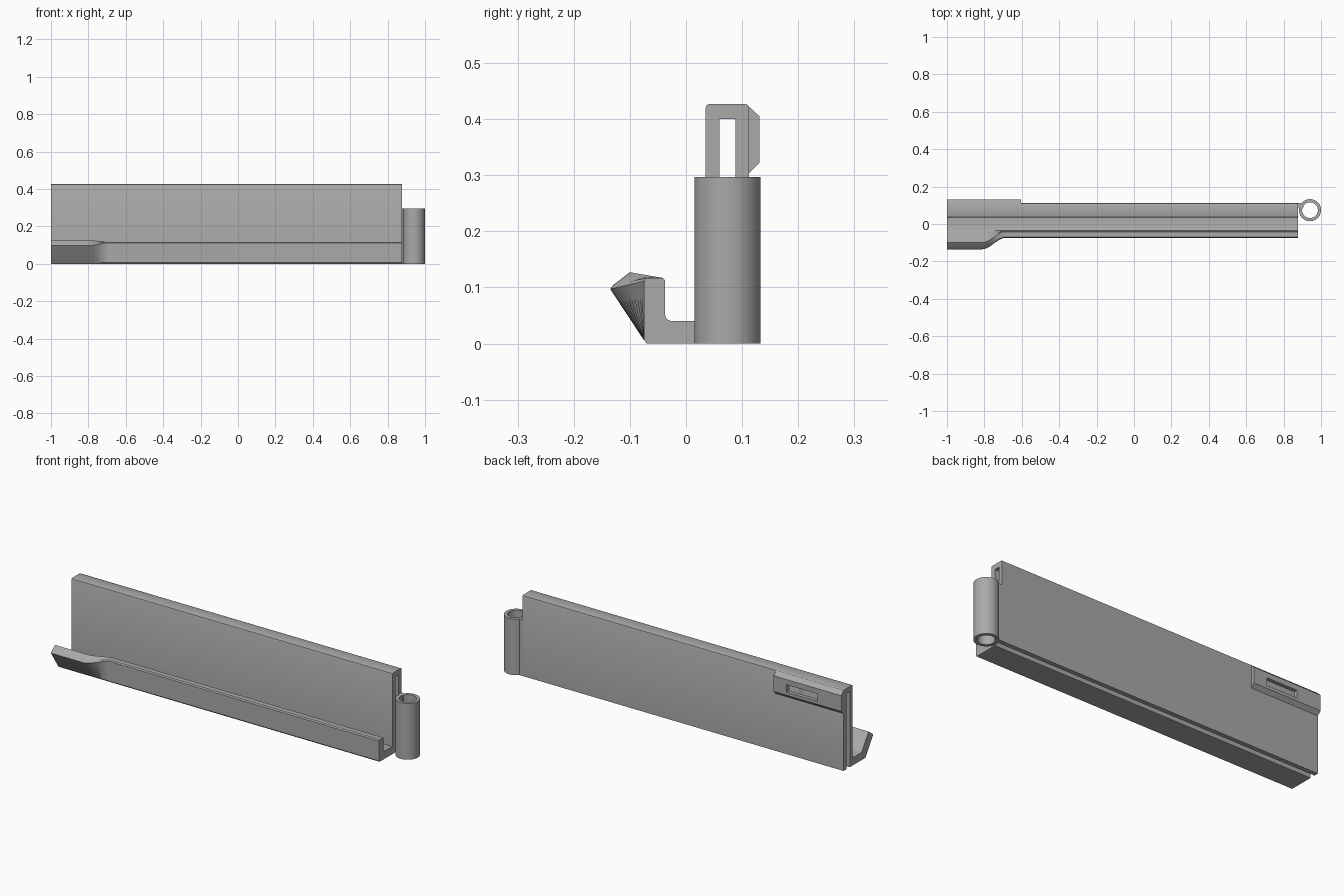
import bpy, bmesh, math

cube = bpy.data.objects.get("Cube")
if cube:
    bpy.data.objects.remove(cube, do_unlink=True)

grey = bpy.data.materials.new("plain_grey")
grey.use_nodes = True
grey.diffuse_color = (0.4, 0.4, 0.4, 1)
grey.node_tree.nodes["Principled BSDF"].inputs["Base Color"].default_value = (0.4, 0.4, 0.4, 1)


def loft(name, sections, closed=False):
    """Join equal-length rings of 3D points; cap the ends unless closed."""
    bm = bmesh.new()
    rings = [[bm.verts.new(p) for p in s] for s in sections]
    pairs = list(zip(rings, rings[1:]))
    if closed:
        pairs.append((rings[-1], rings[0]))
    else:
        bm.faces.new(rings[0])
        bm.faces.new(rings[-1])
    for a, b in pairs:
        for i in range(len(a)):
            j = (i + 1) % len(a)
            bm.faces.new((a[i], a[j], b[j], b[i]))
    bmesh.ops.recalc_face_normals(bm, faces=bm.faces)
    mesh = bpy.data.meshes.new(name)
    bm.to_mesh(mesh)
    bm.free()
    obj = bpy.data.objects.new(name, mesh)
    bpy.context.collection.objects.link(obj)
    mesh.materials.append(grey)
    return obj


def extrude(name, profile, x0, x1):
    return loft(name, [[(x, y, z) for y, z in profile] for x in (x0, x1)])


def box(name, x0, x1, y0, y1, z0, z1):
    return extrude(name, [(y0, z0), (y1, z0), (y1, z1), (y0, z1)], x0, x1)


def smooth(obj, degrees):
    bpy.ops.object.select_all(action="DESELECT")
    obj.select_set(True)
    bpy.context.view_layer.objects.active = obj
    bpy.ops.object.shade_smooth_by_angle(angle=math.radians(degrees))


# Channel: slotted upright, shelf and a lip that flares out at one end
LIP_STRAIGHT = [(-.027, .04), (-.034, .043), (-.037, .05), (-.037, .112),
                (-.042, .117), (-.07, .117), (-.075, .111), (-.075, .006), (-.07, 0)]
LIP_FLARED = [(-.03, .04), (-.037, .042), (-.043, .046), (-.094, .122),
              (-.1, .127), (-.13, .104), (-.135, .097), (-.075, .006), (-.07, 0)]
UPRIGHT = [(.06, 0), (.06, .4), (.088, .4), (.088, 0), (.112, 0), (.112, .42),
           (.11, .425), (.105, .427), (.042, .427), (.037, .425), (.035, .42), (.035, .04)]


def channel_section(x, flare):
    lip = [(a[0] + (b[0] - a[0]) * flare, a[1] + (b[1] - a[1]) * flare)
           for a, b in zip(LIP_STRAIGHT, LIP_FLARED)]
    return [(x, y, z) for y, z in UPRIGHT + lip]


steps = 12
sections = [channel_section(-1, 1)]
for i in range(steps + 1):
    t = i / steps
    sections.append(channel_section(-.81 + .12 * t, 1 - t * t * (3 - 2 * t)))
sections.append(channel_section(.878, 0))
smooth(loft("slotted_channel", sections), 30)

# Raised block on the back with a shallow rectangular window
block = extrude("back_block", [(.107, .427), (.131, .405), (.131, .322),
                               (.1115, .303), (.107, .303)], -1, -.605)
cutter = box("window_cutter", -.86, -.68, .112, .15, .338, .378)
cutter.hide_render = True
cutter.hide_viewport = True
cut = block.modifiers.new("window", "BOOLEAN")
cut.operation = "DIFFERENCE"
cut.object = cutter
cut.solver = "EXACT"

# Hinge barrel and the web joining it to the upright
CX, CY, OUTER, INNER, HEIGHT = .941, .074, .059, .042, .297
barrel = []
for i in range(64):
    a = math.tau * i / 64
    barrel.append([(CX + r * math.cos(a), CY + r * math.sin(a), z)
                   for r, z in ((INNER, 0), (OUTER, 0), (OUTER, HEIGHT), (INNER, HEIGHT))])
smooth(loft("hinge_barrel", barrel, closed=True), 30)
box("hinge_web", .87, .905, .088, .112, 0, HEIGHT)
